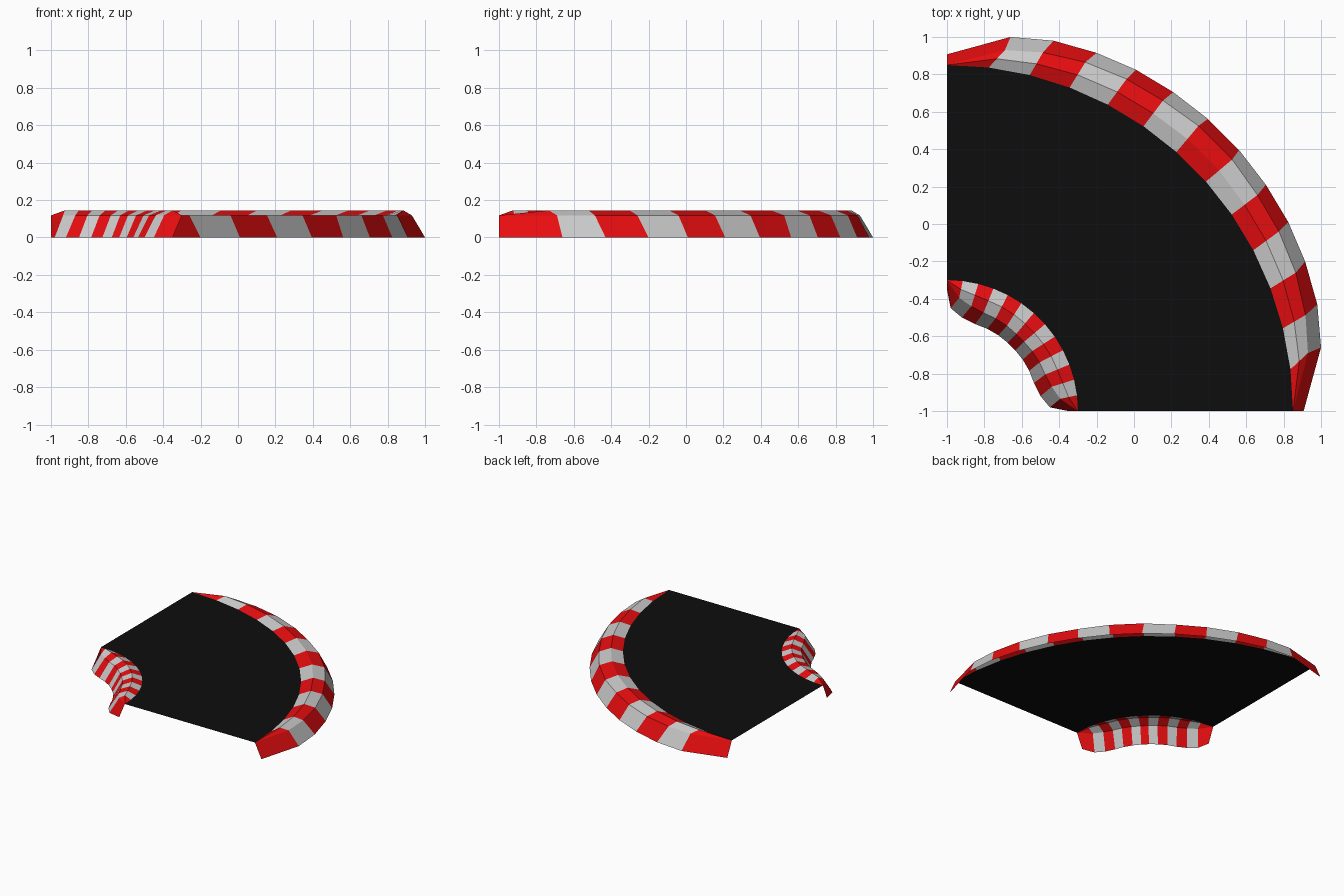
import bpy, bmesh, math

if "Cube" in bpy.data.objects:
    bpy.data.objects.remove(bpy.data.objects["Cube"])

STEPS = 13
ROAD_Z, RIDGE_Z = 0.118, 0.145


def material(name, rgb):
    m = bpy.data.materials.new(name)
    m.diffuse_color = (*rgb, 1)
    m.use_nodes = True
    m.node_tree.nodes["Principled BSDF"].inputs["Base Color"].default_value = m.diffuse_color
    return m


RED = material("kerb_red", (0.8, 0.004, 0.005))
WHITE = material("kerb_white", (0.8, 0.8, 0.8))
BLACK = material("asphalt", (0.004, 0.004, 0.004))


def arc(radius, z):
    """Quarter circle around the corner (-1, -1)."""
    pts = []
    for i in range(STEPS + 1):
        a = math.radians(90) * i / STEPS
        pts.append((-1 + radius * math.sin(a), -1 + radius * math.cos(a), z))
    return pts


def mirrored(half, z):
    """Complete half a row by mirroring it over the diagonal x = y."""
    return [(x, y, z) for x, y in half] + [(y, x, z) for x, y in reversed(half)]


def strip(name, rows, mats):
    """Skin neighbouring rows with quads, cycling materials along the length."""
    bm = bmesh.new()
    grid = [[bm.verts.new(p) for p in row] for row in rows]
    for a, b in zip(grid, grid[1:]):
        for i in range(STEPS):
            f = bm.faces.new((a[i], a[i + 1], b[i + 1], b[i]))
            f.material_index = i % len(mats)
    bmesh.ops.remove_doubles(bm, verts=bm.verts, dist=0.0005)
    bm.normal_update()
    for f in bm.faces:
        if f.normal.z < 0:
            f.normal_flip()
    me = bpy.data.meshes.new(name)
    bm.to_mesh(me)
    bm.free()
    for m in mats:
        me.materials.append(m)
    ob = bpy.data.objects.new(name, me)
    bpy.context.collection.objects.link(ob)


def kerb(name, radius, shoulder_half, base_half):
    """Striped kerb: road edge, raised ridge, shoulder, then skirt to the ground."""
    edge = arc(radius, ROAD_Z)
    shoulder = mirrored([edge[0][:2]] + shoulder_half, ROAD_Z)
    ridge = [((e[0] + s[0]) / 2, (e[1] + s[1]) / 2, RIDGE_Z)
             for e, s in zip(edge, shoulder)]
    # the raised profile closes down to the road corner at both ends
    ridge[0], ridge[-1] = edge[0], edge[-1]
    strip(name, [edge, ridge, shoulder, mirrored(base_half, 0)], [RED, WHITE])


# Road surface
strip("road", [arc(0.7, ROAD_Z), arc(1.85, ROAD_Z)], [BLACK])

# Kerb on the outside of the bend
kerb("outer_kerb", 1.85,
     [(-0.69, 0.93), (-0.487, 0.917), (-0.26, 0.865),
      (-0.04, 0.775), (0.155, 0.66), (0.345, 0.525)],
     [(-1, 0.907), (-0.66, 1.0), (-0.43, 0.98), (-0.20, 0.915),
      (0.01, 0.825), (0.21, 0.705), (0.395, 0.562)])

# Kerb on the inside of the bend
kerb("inner_kerb", 0.7,
     [(-0.935, -0.395), (-0.87, -0.44), (-0.805, -0.475),
      (-0.74, -0.505), (-0.68, -0.545), (-0.63, -0.588)],
     [(-1, -0.35), (-0.98, -0.45), (-0.92, -0.50), (-0.85, -0.535),
      (-0.785, -0.56), (-0.725, -0.595), (-0.675, -0.635)])
